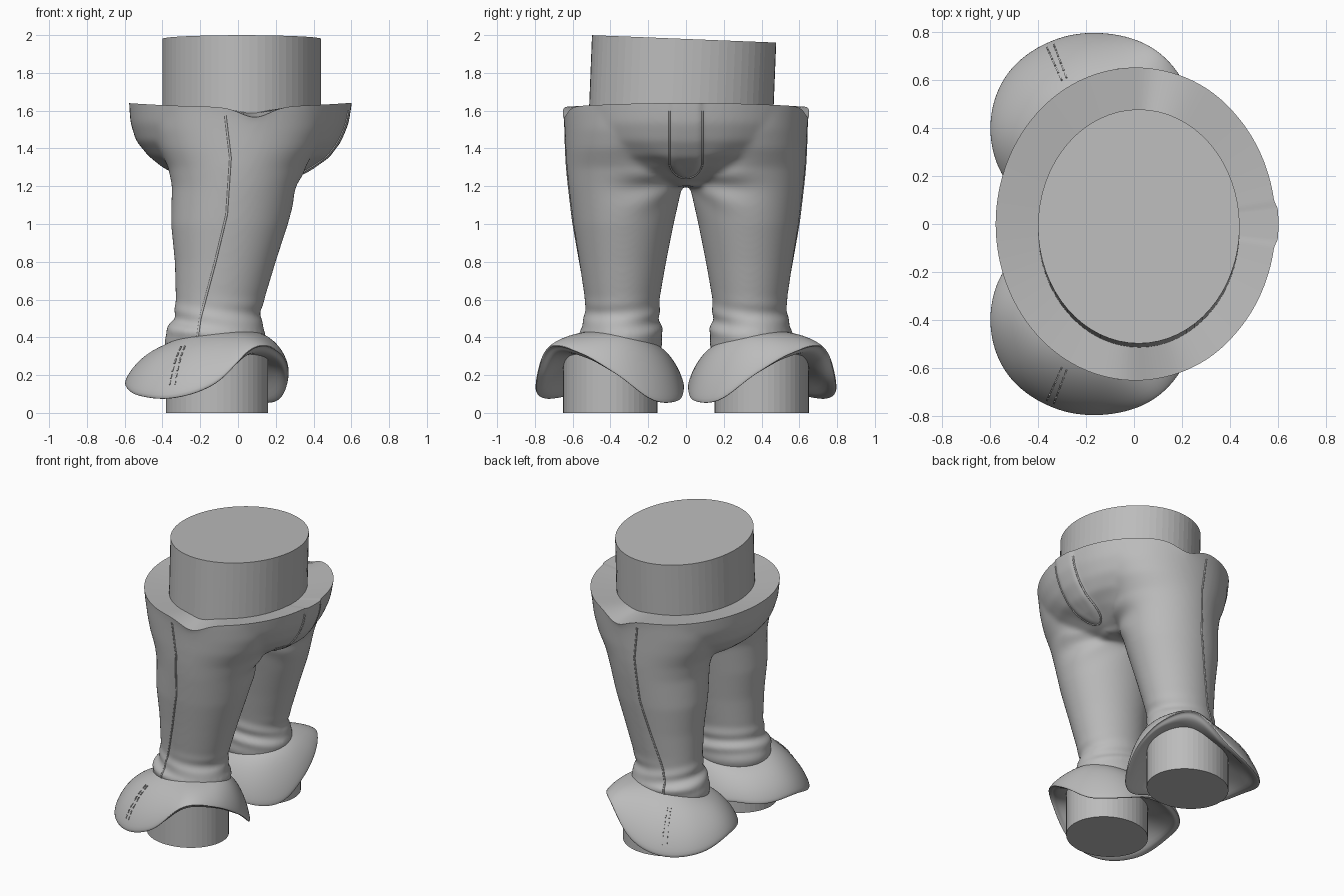
import bpy, bmesh, math
from mathutils import Vector, Matrix
from mathutils.bvhtree import BVHTree

cube = bpy.data.objects.get("Cube")
if cube:
    bpy.data.objects.remove(cube, do_unlink=True)

grey = bpy.data.materials.new("plain grey")
grey.use_nodes = True
grey.diffuse_color = (0.5, 0.5, 0.5, 1)
grey.node_tree.nodes["Principled BSDF"].inputs["Base Color"].default_value = (0.5, 0.5, 0.5, 1)


def make_object(name, bm):
    bmesh.ops.recalc_face_normals(bm, faces=bm.faces)
    mesh = bpy.data.meshes.new(name)
    bm.to_mesh(mesh)
    bm.free()
    mesh.materials.append(grey)
    ob = bpy.data.objects.new(name, mesh)
    bpy.context.collection.objects.link(ob)
    return ob


def select(ob):
    bpy.ops.object.select_all(action='DESELECT')
    ob.select_set(True)
    bpy.context.view_layer.objects.active = ob


def smooth(ob, angle):
    select(ob)
    bpy.ops.object.shade_smooth_by_angle(angle=math.radians(angle))


def mirror_y(ob):
    ob.modifiers.new("other side", 'MIRROR').use_axis = (False, True, False)


def loft(bm, rings, caps=True):
    loops = [[bm.verts.new(p) for p in ring] for ring in rings]
    n = len(loops[0])
    for a, b in zip(loops, loops[1:]):
        for i in range(n):
            bm.faces.new((a[i], a[(i + 1) % n], b[(i + 1) % n], b[i]))
    if caps:
        bm.faces.new(loops[0])
        bm.faces.new(loops[-1])


def ellipse(z, x0, x1, y0, y1, n=64):
    return [Vector(((x0 + x1) / 2 + (x1 - x0) / 2 * math.cos(k * math.tau / n),
                    (y0 + y1) / 2 + (y1 - y0) / 2 * math.sin(k * math.tau / n), z)) for k in range(n)]


def bell(d, width):
    return math.exp(-(d / width) ** 2)


# Trousers: two tapering legs that widen into a flared seat, fused into one skin
leg = [(.28, -.36, .12, .15, .53), (.36, -.39, .14, .125, .55), (.43, -.385, .15, .125, .57),
       (.50, -.34, .115, .14, .535), (.60, -.33, .14, .14, .535), (.80, -.335, .20, .105, .565),
       (1.0, -.355, .265, .065, .597), (1.2, -.35, .315, .02, .622), (1.3, -.37, .35, -.01, .632),
       (1.4, -.42, .42, -.05, .638), (1.5, -.46, .47, -.12, .642), (1.62, -.48, .5, -.2, .65)]
seat = [(1.2, -.22, .22, .16), (1.25, -.31, .3, .33), (1.3, -.40, .39, .44), (1.36, -.475, .475, .53),
        (1.44, -.54, .535, .6), (1.53, -.57, .575, .638), (1.63, -.578, .593, .655), (1.76, -.58, .60, .66)]
bm = bmesh.new()
loft(bm, [ellipse(*r) for r in leg])
loft(bm, [ellipse(z, a, b, -y1, -y0) for z, a, b, y0, y1 in leg])
loft(bm, [ellipse(z, a, b, -w, w) for z, a, b, w in seat])
trousers = make_object("trousers", bm)
remesh = trousers.modifiers.new("fuse", 'REMESH')
remesh.mode = 'VOXEL'
remesh.voxel_size = 0.013
relax = trousers.modifiers.new("relax", 'SMOOTH')
relax.factor = 0.5
relax.iterations = 20
fused = bpy.data.meshes.new_from_object(trousers.evaluated_get(bpy.context.evaluated_depsgraph_get()))
trousers.modifiers.clear()
trousers.data = fused

# Cloth folds at the crotch and ankles, and a padded fly
bm = bmesh.new()
bm.from_mesh(fused)
bmesh.ops.bisect_plane(bm, geom=bm.verts[:] + bm.edges[:] + bm.faces[:], plane_co=(0, 0, 1.62),
                       plane_no=(0, 0, 1), clear_outer=True)
bm.normal_update()
normals = {v: v.normal.copy() for v in bm.verts}
for v in bm.verts:
    x, y, z = v.co
    side = abs(y)
    push = .006 * math.sin(z * 60 + x * 9 + side * 7) * bell(z - .48, .08)
    if x > .05:
        reach = math.hypot(y, max(0, 1.33 - z))
        push += .012 / (1 + math.exp((reach - .08) * 150)) * (z > 1.15)
        spread = math.atan2(z - 1.23, side + .02)
        push += .011 * math.sin(spread * 9) * bell(z - 1.23, .13) * bell(side - .25, .14)
    v.co += normals[v] * push

# Waist rim: wavy edge with a dip at each side, and a ledge running in to the core
for v in bm.verts:
    x, y, z = v.co
    if z > 1.4:
        lift = .02 * (x / .58) ** 2 - .055 * bell(x - .09, .11) * (abs(y) > .3)
        v.co.z += lift * ((z - 1.4) / .22) ** 2
rim_edges = [e for e in bm.edges if e.is_boundary]
ledge = bmesh.ops.extrude_edge_only(bm, edges=rim_edges)
for v in ledge["geom"]:
    if isinstance(v, bmesh.types.BMVert):
        v.co = Vector((v.co.x * .64, v.co.y * .66, 1.6))
bmesh.ops.recalc_face_normals(bm, faces=bm.faces)
skin = BVHTree.FromBMesh(bm)
bm.to_mesh(fused)
bm.free()
fused.materials.clear()
fused.materials.append(grey)
smooth(trousers, 50)


# Piping: thin cords laid on the cloth along a path, dropped on from one direction
def piping(name, starts, direction):
    hits = [skin.ray_cast(Vector(p), Vector(direction))[0] for p in starts]
    hits = [h for h in hits if h]
    curve = bpy.data.curves.new(name, 'CURVE')
    curve.dimensions = '3D'
    curve.bevel_depth = .006
    curve.bevel_resolution = 1
    curve.materials.append(grey)
    line = curve.splines.new('POLY')
    line.points.add(len(hits) - 1)
    for point, h in zip(line.points, hits):
        point.co = (*h, 1)
    ob = bpy.data.objects.new(name, curve)
    bpy.context.collection.objects.link(ob)
    select(ob)
    bpy.ops.object.convert(target='MESH')
    return ob


seam = [(.36, -.22), (.5, -.2), (.8, -.12), (1.05, -.06), (1.35, -.04), (1.6, -.07)]
path = [(a + (b - a) * k / 10, 2, z0 + (z1 - z0) * k / 10)
        for (z0, a), (z1, b) in zip(seam, seam[1:]) for k in range(10)]
mirror_y(piping("side_seams", path, (0, -1, 0)))

straight = [1.6 - .03 * k for k in range(9)]
arc = [math.pi * k / 16 for k in range(17)]
path = ([(2, .087, z) for z in straight]
        + [(2, .087 * math.cos(t), 1.33 - .087 * math.sin(t)) for t in arc]
        + [(2, -.087, z) for z in reversed(straight)])
piping("fly_edge", path, (-1, 0, 0))

# Core: slightly tilted oval drum rising from the waist
bm = bmesh.new()
bmesh.ops.create_cone(bm, cap_ends=True, segments=64, radius1=1, radius2=1, depth=1,
                      matrix=Matrix.Translation((.02, -.01, 1.98)) @ Matrix.Rotation(math.radians(-2.3), 4, 'X')
                      @ Matrix.Diagonal((.42, .488, .6, 1)) @ Matrix.Translation((0, 0, -.5)))
make_object("waist_core", bm)

# Ankle posts
bm = bmesh.new()
loft(bm, [ellipse(z, -.382, .16, .152, .65, 48) for z in (0, .32)])
mirror_y(make_object("ankle_posts", bm))

# Cuffs: flared saddle-shaped skirts; radius and height of the rim every 30 degrees
rim = [(.39, .21), (.395, .32), (.415, .345), (.427, .16), (.455, .085), (.485, .10),
       (.48, .16), (.45, .15), (.39, .16), (.36, .13), (.38, .07), (.39, .075)]


def rim_at(angle):
    u = angle / math.tau * 12
    i, f = int(u // 1), u % 1
    p = [Vector(rim[(i + k) % 12]) for k in (-1, 0, 1, 2)]
    return p[1] + .5 * f * (p[2] - p[0] + f * (2 * p[0] - 5 * p[1] + 4 * p[2] - p[3]
                                               + f * (3 * (p[1] - p[2]) + p[3] - p[0])))


def cuff_point(angle, out, drop, below=0):
    r, z = rim_at(angle)
    c, s = math.cos(angle), math.sin(angle)
    top = Vector((-.125 + .25 * c, .345 + .2 * s, .385 + .045 * math.cos(angle - .9)))
    low = Vector((-.12 + r * c, .37 + r * s, z))
    p = top.lerp(low, out)
    p.z = top.z + (low.z - top.z) * drop - below
    return p


profile = [(-.1, -.05), (.1, .02), (.35, .14), (.6, .34), (.82, .6), (.94, .82), (1, .97),
           (.985, 1.03), (.93, 1.02)]
under = [(.87, .93, .02), (.8, .82, .045), (.6, .5, .08), (.3, .2, .11), (-.2, 0, .12)]
bm = bmesh.new()
steps = 72
loft(bm, [[cuff_point(k * math.tau / steps, *row) for k in range(steps)] for row in profile + under], False)
cuffs = make_object("cuffs", bm)
cuffs.modifiers.new("round", 'SUBSURF').levels = 1
cuffs.modifiers["round"].render_levels = 1
mirror_y(cuffs)
smooth(cuffs, 60)

# Stitches: two dashed rows down the outside of each cuff
bm = bmesh.new()
for row in (2.08, 2.15):
    for (o0, d0), (o1, d1) in zip(profile[2:], profile[3:6]):
        for f in (.05, .55):
            a = cuff_point(row, o0 + (o1 - o0) * f, d0 + (d1 - d0) * f)
            b = cuff_point(row, o0 + (o1 - o0) * (f + .32), d0 + (d1 - d0) * (f + .32))
            turn = (b - a).to_track_quat('X', 'Z').to_matrix().to_4x4()
            bmesh.ops.create_cube(bm, size=1, matrix=Matrix.Translation((a + b) / 2) @ turn
                                  @ Matrix.Diagonal(((b - a).length, .007, .006, 1)))
mirror_y(make_object("cuff_stitches", bm))
